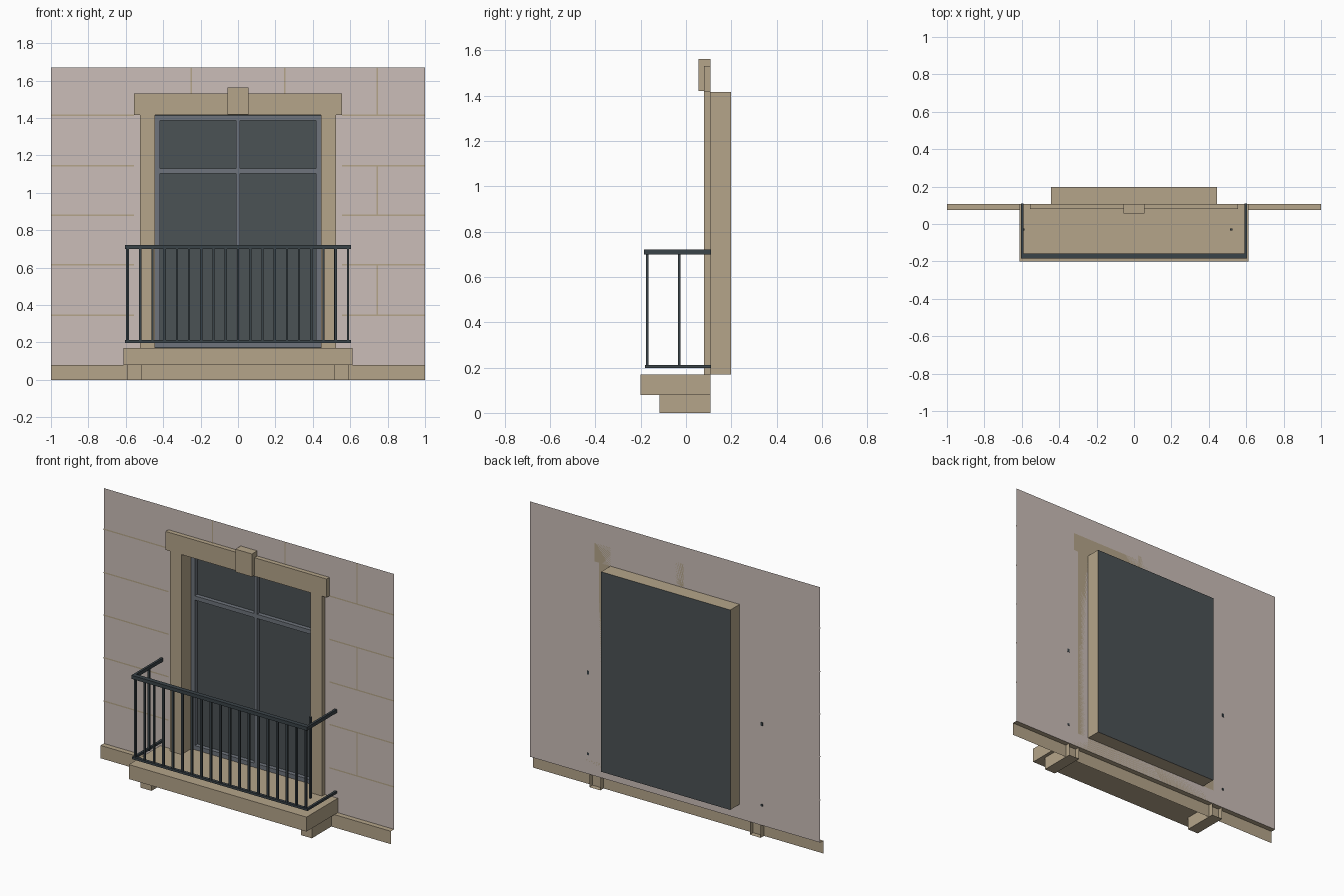
import bpy
import bmesh

cube = bpy.data.objects.get("Cube")
if cube:
    bpy.data.objects.remove(cube, do_unlink=True)


def material(name, rgb):
    """Flat colour from sRGB bytes, stored as linear values."""
    lin = [((c / 255 + 0.055) / 1.055) ** 2.4 for c in rgb]
    m = bpy.data.materials.new(name)
    m.use_nodes = True
    m.diffuse_color = (*lin, 1)
    node = m.node_tree.nodes["Principled BSDF"]
    node.inputs["Base Color"].default_value = (*lin, 1)
    node.inputs["Roughness"].default_value = 0.8
    return m


STONE = material("tan stone", (181, 165, 138))
PLASTER = material("pale plaster", (203, 190, 184))
GLASS = material("dark glass", (75, 82, 85))
FRAME = material("grey window frame", (110, 116, 124))
IRON = material("dark iron", (58, 67, 72))

WALL_Y, FRONT_Y, BACK_Y = 0.108, 0.08, 0.199
SILL, HEAD, HALF = 0.17, 1.415, 0.445


def add_box(bm, x, y, z, open_dirs=()):
    """Box from three (min, max) ranges; open_dirs lists sides to leave out."""
    made = bmesh.ops.create_cube(bm, size=1)["verts"]
    for v in made:
        v.co = [r[0] if c < 0 else r[1] for c, r in zip(v.co, (x, y, z))]
    bm.normal_update()
    drop = []
    for f in {f for v in made for f in v.link_faces}:
        n = f.normal
        axis = max(range(3), key=lambda i: abs(n[i]))
        if ("+" if n[axis] > 0 else "-") + "xyz"[axis] in open_dirs:
            drop.append(f)
    bmesh.ops.delete(bm, geom=drop, context="FACES")


def part(name, mat, boxes, open_dirs=()):
    """One object made of several boxes."""
    bm = bmesh.new()
    for b in boxes:
        add_box(bm, *b, open_dirs)
    return finish(name, mat, bm)


def finish(name, mat, bm):
    mesh = bpy.data.meshes.new(name)
    bm.to_mesh(mesh)
    bm.free()
    mesh.materials.append(mat)
    ob = bpy.data.objects.new(name, mesh)
    bpy.context.collection.objects.link(ob)
    return ob


def sheet(name, mat, y, rects):
    """Upright faces at depth y, facing the front."""
    bm = bmesh.new()
    for (x0, x1), (z0, z1) in rects:
        bm.faces.new([bm.verts.new((px, y, pz)) for px, pz in
                      ((x0, z0), (x1, z0), (x1, z1), (x0, z1))])
    return finish(name, mat, bm)


def mirrored(lo, hi):
    return [(lo, hi), (-hi, -lo)]


# Wall around the window opening
sheet("wall", PLASTER, WALL_Y, [
    ((-1, -HALF), (0.08, 1.67)), ((HALF, 1), (0.08, 1.67)),
    ((-HALF, HALF), (0.08, SILL)), ((-HALF, HALF), (HEAD, 1.67))])

# Masonry joints
T = 0.004
joints = [(x, (z - T, z + T)) for z in (0.345, 0.615, 0.88, 1.145, 1.415)
          for x in mirrored(0.555, 1)]
joints += [((0.745 - T, 0.745 + T), z)
           for z in ((0.345, 0.615), (0.88, 1.145), (1.415, 1.67))]
joints += [((x - T, x + T), (1.5, 1.67)) for x in (-0.25, 0.25)]
sheet("wall_joints", STONE, WALL_Y - 0.0015, joints)

# Base course, balcony slab and its brackets
part("base_course", STONE, [((-1, 1), (0.076, WALL_Y), (0, 0.08))],
     ("+y", "-z", "+x", "-x"))
part("balcony_slab", STONE, [((-0.612, 0.612), (-0.2, WALL_Y), (0.08, SILL))])
part("slab_brackets", STONE,
     [(x, (-0.116, WALL_Y), (0, 0.08)) for x in mirrored(0.515, 0.59)],
     ("+y", "+z"))

# Stone surround
part("jambs", STONE,
     [(x, (FRONT_Y, WALL_Y), (SILL, HEAD)) for x in mirrored(HALF, 0.523)])
part("lintel", STONE, [((-0.555, 0.555), (FRONT_Y, WALL_Y), (HEAD, 1.53))])
part("keystone", STONE, [((-0.057, 0.057), (0.056, WALL_Y), (1.42, 1.562))])
part("window_reveal", STONE,
     [((-HALF, HALF), (FRONT_Y + 0.01, BACK_Y), (SILL, HEAD))], ("-y", "+y"))

# Window: glass plane with frame bars in front of it
sheet("window_glass", GLASS, BACK_Y + 0.001, [((-HALF, HALF), (SILL, HEAD))])
fy = (0.172, BACK_Y - 0.001)
edge = HALF - 0.002
bars = [(x, fy, (SILL + 0.002, HEAD - 0.002)) for x in mirrored(0.418, edge)]
bars += [((-0.418, 0.418), fy, z) for z in
         ((SILL + 0.002, SILL + 0.028), (1.388, HEAD - 0.002), (1.104, 1.13))]
bars += [((-0.011, 0.011), fy, z) for z in ((0.198, 1.104), (1.13, 1.388))]
part("window_frame", FRAME, bars)

# Railing: front and side rails
top, low = (0.7, 0.722), (0.198, 0.212)
part("front_rails", IRON, [
    ((-0.605, 0.605), (-0.185, -0.157), top),
    ((-0.605, 0.605), (-0.18, -0.162), low)])
part("side_rails", IRON, [(x, (-0.17, 0.11), z)
                          for x in mirrored(0.591, 0.605) for z in (top, low)])

# Railing: evenly spaced balusters, plus one on each return
R = 0.006
spots = [(-0.588 + i * 1.176 / 18, -0.171) for i in range(19)]
spots += [(-0.592, -0.03), (0.52, -0.03)]
part("balusters", IRON,
     [((x - R, x + R), (y - R, y + R), (low[0], top[0] + 0.005))
      for x, y in spots])
